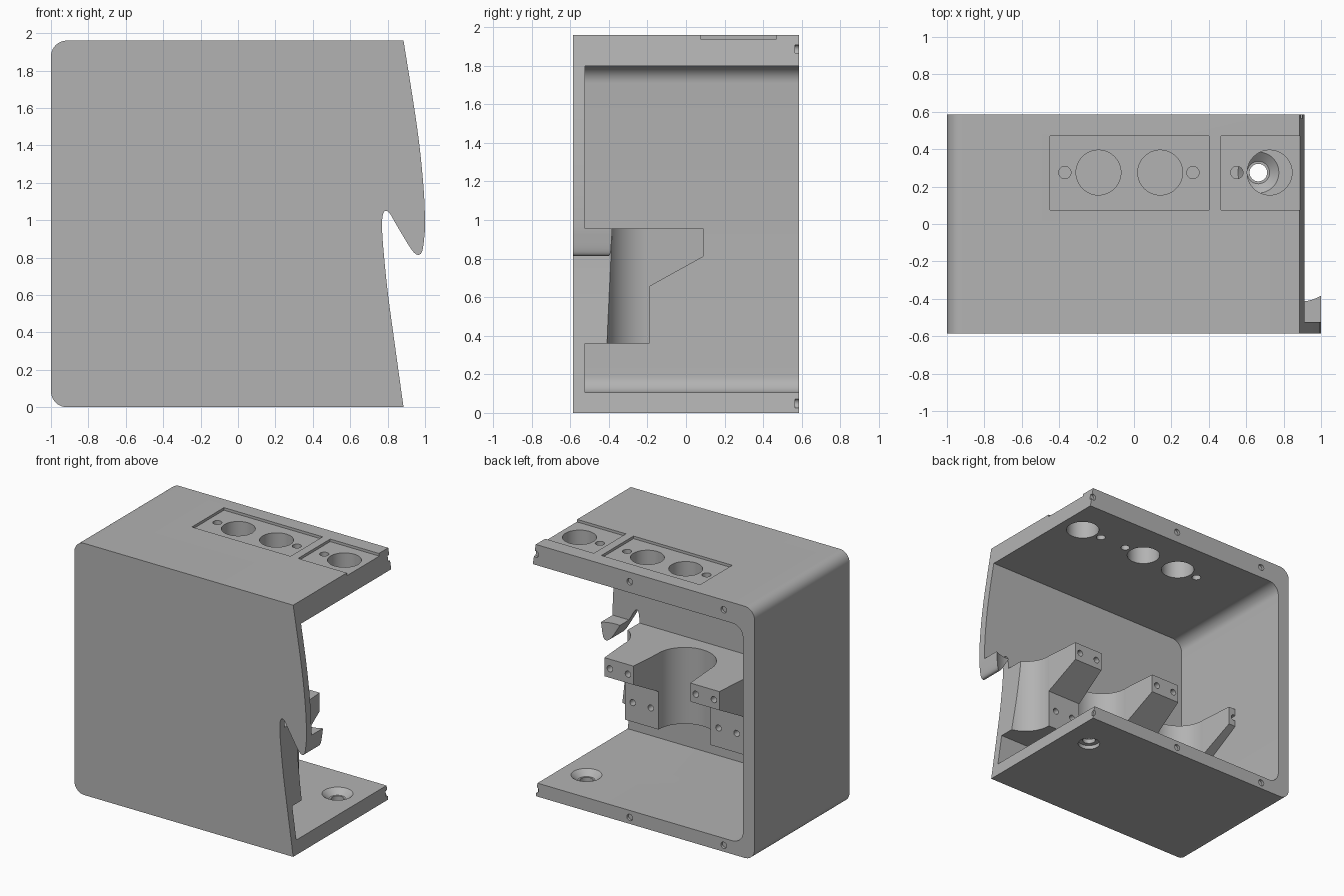
import bpy, bmesh, math
from mathutils import Matrix, Vector

if "Cube" in bpy.data.objects:
    bpy.data.objects.remove(bpy.data.objects["Cube"], do_unlink=True)

grey = bpy.data.materials.new("plain grey")
grey.use_nodes = True
grey.diffuse_color = (0.45, 0.45, 0.45, 1)
grey.node_tree.nodes["Principled BSDF"].inputs["Base Color"].default_value = grey.diffuse_color

W, H, D = 1.0, 1.96, 0.585      # outer left, height, half depth
PITCH, MID = 0.74, 0.885        # spacing of saddles, centre of the open end
SEAT_Y, SEAT_R = -0.19, 0.225
BLOCK = (0.36, 0.955)


def finish(name, bm):
    bmesh.ops.recalc_face_normals(bm, faces=bm.faces)
    mesh = bpy.data.meshes.new(name)
    bm.to_mesh(mesh)
    bm.free()
    mesh.materials.append(grey)
    ob = bpy.data.objects.new(name, mesh)
    bpy.context.collection.objects.link(ob)
    return ob


def prism(name, pts, y0, y1):
    """Extrude an x-z outline along y."""
    bm = bmesh.new()
    face = bm.faces.new([bm.verts.new((x, y0, z)) for x, z in pts])
    out = bmesh.ops.extrude_face_region(bm, geom=[face])
    verts = [v for v in out["geom"] if isinstance(v, bmesh.types.BMVert)]
    bmesh.ops.translate(bm, verts=verts, vec=(0, y1 - y0, 0))
    return finish(name, bm)


def box(name, x0, x1, y0, y1, z0, z1):
    return prism(name, [(x0, z0), (x1, z0), (x1, z1), (x0, z1)], y0, y1)


def rod(name, r0, r1, start, length, axis="Z", segs=48):
    bm = bmesh.new()
    bmesh.ops.create_cone(bm, cap_ends=True, segments=segs, radius1=r0, radius2=r1, depth=length)
    bmesh.ops.translate(bm, verts=bm.verts, vec=(0, 0, length / 2))
    if axis == "Y":
        bmesh.ops.rotate(bm, verts=bm.verts, matrix=Matrix.Rotation(-math.pi / 2, 3, "X"))
    bmesh.ops.translate(bm, verts=bm.verts, vec=start)
    return finish(name, bm)


def combine(ob, other, op="DIFFERENCE"):
    mod = ob.modifiers.new("cut", "BOOLEAN")
    mod.operation, mod.solver, mod.object = op, "EXACT", other
    bpy.context.view_layer.objects.active = ob
    bpy.ops.object.modifier_apply(modifier=mod.name)
    bpy.data.objects.remove(other, do_unlink=True)


def corner(cx, cz, r, a0, n=10):
    """Quarter arc, counter-clockwise from a0 degrees."""
    angles = [math.radians(a0 + 90 * i / n) for i in range(n + 1)]
    return [(cx + r * math.cos(a), cz + r * math.sin(a)) for a in angles]


def spline(pts, n=6):
    """Smooth curve through the points."""
    p = [Vector(q) for q in [pts[0]] + pts + [pts[-1]]]
    out = []
    for a, b, c, d in zip(p, p[1:], p[2:], p[3:]):
        for i in range(n):
            t = i / n
            out.append(tuple(0.5 * (2 * b + (c - a) * t + (2 * a - 5 * b + 4 * c - d) * t * t
                                    + (3 * b - a - 3 * c + d) * t ** 3)))
    return out + [pts[-1]]


# Side outline with the hooked open edge
hook = spline([(0.885, 0), (0.835, 0.36), (0.8, 0.62), (0.777, 0.85), (0.77, 0.97), (0.775, 1.03),
               (0.79, 1.05), (0.812, 1.035), (0.85, 0.97), (0.91, 0.87), (0.942, 0.826),
               (0.967, 0.815), (0.985, 0.835), (0.995, 0.9), (1.0, 0.99), (0.99, 1.2),
               (0.957, 1.5), (0.885, H)])
R = 0.085
outline = hook + corner(-W + R, H - R, R, 90) + corner(-W + R, R, R, 180)

# Shell: outer body minus cavity, open at the back and right
shell = prism("shell", outline, -D, D)
r = 0.09
cavity = [(1.3, 0.105), (1.3, 1.8)] + corner(-0.9 + r, 1.8 - r, r, 90) + corner(-0.9 + r, 0.105 + r, r, 180)
combine(shell, prism("cavity", cavity, -0.525, 0.8))

# Socket recesses in the top with large and small holes
for x0, x1 in [(-0.45, 0.4), (0.465, 1.2)]:
    combine(shell, box("recess", x0, x1, 0.075, 0.47, H - 0.02, H + 0.1))
for x in (-0.19, 0.14, 0.725):
    combine(shell, rod("socket", 0.12, 0.12, (x, 0.275, 1.7), 0.4))
for x in (-0.37, 0.315, 0.55):
    combine(shell, rod("pin", 0.033, 0.033, (x, 0.275, 1.7), 0.4, segs=24))

# Countersunk cable hole in the floor
combine(shell, rod("cable", 0.047, 0.047, (0.665, 0.275, -0.1), 0.4))
combine(shell, rod("sink", 0.06, 0.112, (0.665, 0.275, 0.065), 0.042))
combine(shell, rod("bore", 0.08, 0.08, (0.665, 0.275, -0.1), 0.13))

# Screw holes in the back rim
for i in range(3):
    for z in (0.05, 1.885):
        combine(shell, rod("screw", 0.025, 0.025, (MID - 0.81 * i, D - 0.02, z), 0.1, "Y", 20))

# Saddle block with upright half-round seats, trimmed by the hooked edge
saddle = box("saddle_block", -0.95, 1.2, -0.525, SEAT_Y, *BLOCK)
for i in range(3):
    combine(saddle, rod("seat", SEAT_R, SEAT_R, (MID - PITCH * i, SEAT_Y, 0.2), 1, segs=64))
combine(saddle, prism("trim", outline, -1, 1), "INTERSECT")


def clamp_arm(name, cx):
    """Tapered bracket reaching back from the block."""
    bm = bmesh.new()
    sides = []
    for s in (-1, 1):
        ring = [(0.147, SEAT_Y, 0.955), (0.125, 0.09, 0.955), (0.125, 0.09, 0.81), (0.147, SEAT_Y, 0.655)]
        sides.append([bm.verts.new((max(cx + s * w, -0.95), y, z)) for w, y, z in ring])
    a, b = sides
    bm.faces.new(a)
    bm.faces.new(b[::-1])
    for i in range(4):
        j = (i + 1) % 4
        bm.faces.new((a[i], b[i], b[j], a[j]))
    return finish(name, bm)


# Clamp arms between the seats, with screw holes above and below
arms = []
for i, side in enumerate(("right", "middle", "left")):
    cx = MID - PITCH * (i + 0.5)
    arm = clamp_arm("clamp_arm_" + side, cx)
    for dx in (-0.078, 0.078):
        if cx + dx > -0.92:
            combine(arm, rod("screw", 0.024, 0.024, (cx + dx, 0.02, 0.88), 0.2, "Y", 20))
            combine(saddle, rod("screw", 0.024, 0.024, (cx + dx, SEAT_Y - 0.07, 0.51), 0.2, "Y", 20))
    arms.append(arm)

# Smooth curved walls, keep edges crisp
bpy.ops.object.select_all(action="DESELECT")
for ob in [shell, saddle] + arms:
    ob.select_set(True)
bpy.context.view_layer.objects.active = shell
bpy.ops.object.shade_smooth_by_angle(angle=math.radians(30))
